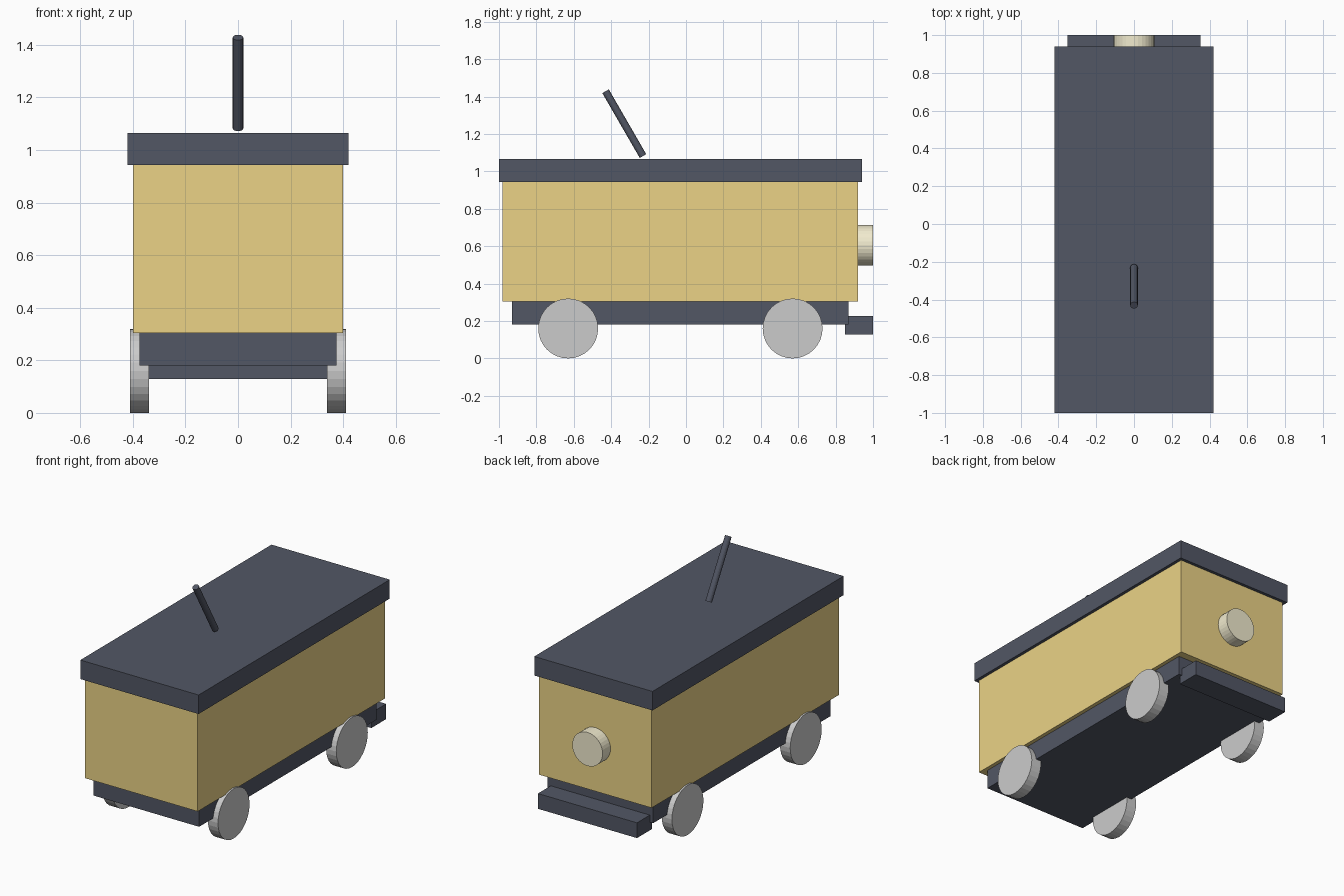
import bpy
import math

if "Cube" in bpy.data.objects:
    bpy.data.objects.remove(bpy.data.objects["Cube"])


def material(name, rgb):
    m = bpy.data.materials.new(name)
    m.diffuse_color = (*rgb, 1)
    m.use_nodes = True
    m.node_tree.nodes["Principled BSDF"].inputs["Base Color"].default_value = m.diffuse_color
    return m


DARK = material("dark_paint", (0.085, 0.095, 0.13))
YELLOW = material("yellow_paint", (0.83, 0.65, 0.24))
CREAM = material("lamp_glass", (0.88, 0.83, 0.62))


def finish(name, mat):
    ob = bpy.context.object
    ob.name = name
    if mat:
        ob.data.materials.append(mat)
    return ob


def box(name, half_x, y0, y1, z0, z1, mat):
    bpy.ops.mesh.primitive_cube_add(size=1, location=(0, (y0 + y1) / 2, (z0 + z1) / 2))
    bpy.context.object.scale = (2 * half_x, y1 - y0, z1 - z0)
    return finish(name, mat)


def cylinder(name, radius, depth, location, rotation, mat=None, sides=32):
    bpy.ops.mesh.primitive_cylinder_add(vertices=sides, radius=radius, depth=depth,
                                        location=location, rotation=rotation)
    return finish(name, mat)


# Stacked wagon body
box("chassis", 0.375, -0.93, 0.87, 0.18, 0.304, DARK)
box("body", 0.40, -0.98, 0.92, 0.304, 0.943, YELLOW)
box("roof", 0.42, -1.0, 0.94, 0.943, 1.065, DARK)
box("bumper", 0.352, 0.85, 1.0, 0.128, 0.226, DARK)

# Round lamp on the back end
cylinder("lamp", 0.108, 0.10, (0, 0.95, 0.605), (math.pi / 2, 0, 0), CREAM)

# Slanted pole above the roof
cylinder("roof_pole", 0.02, 0.40, (0, -0.33, 1.255), (math.radians(30), 0, 0), DARK, 16)

# Wheels
for side, sx in (("left", -1), ("right", 1)):
    for end, y in (("front", -0.63), ("back", 0.57)):
        cylinder(f"{end}_{side}_wheel", 0.16, 0.072, (sx * 0.375, y, 0.16),
                 (0, math.pi / 2, 0))
